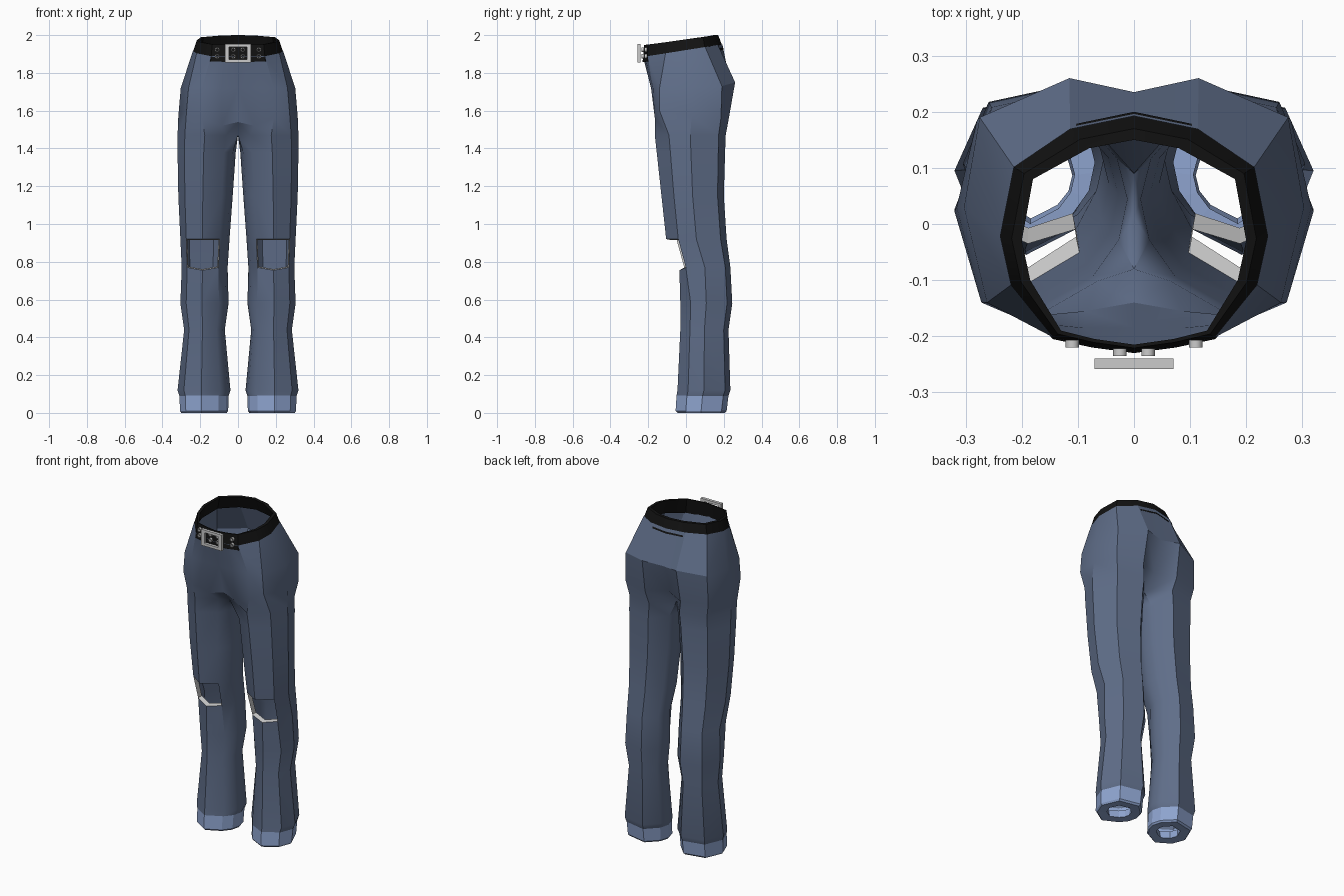
import bpy, bmesh, math
from mathutils import Vector

if "Cube" in bpy.data.objects:
    bpy.data.objects.remove(bpy.data.objects["Cube"])


def material(name, rgb):
    m = bpy.data.materials.new(name)
    m.diffuse_color = (*rgb, 1)
    m.use_nodes = True
    m.node_tree.nodes["Principled BSDF"].inputs["Base Color"].default_value = m.diffuse_color
    return m


DENIM = material("denim", (0.115, 0.155, 0.25))
LIGHT = material("light_denim", (0.27, 0.37, 0.62))
BLACK = material("black_leather", (0.006, 0.006, 0.006))


def strip(bm, a, b, closed=True, skip=()):
    """Bridge two rows of vertices with quads."""
    n = len(a)
    for i in range(n if closed else n - 1):
        if i not in skip:
            j = (i + 1) % n
            bm.faces.new((a[i], a[j], b[j], b[i]))


def finish(bm, name, mat=None, mirror=False, smooth=None):
    bmesh.ops.recalc_face_normals(bm, faces=bm.faces)
    me = bpy.data.meshes.new(name)
    bm.to_mesh(me)
    bm.free()
    ob = bpy.data.objects.new(name, me)
    bpy.context.collection.objects.link(ob)
    if mat:
        me.materials.append(mat)
    if smooth:
        bpy.ops.object.select_all(action='DESELECT')
        ob.select_set(True)
        bpy.context.view_layer.objects.active = ob
        bpy.ops.object.shade_smooth_by_angle(angle=math.radians(smooth))
    if mirror:
        mod = ob.modifiers.new("mirror", 'MIRROR')
        mod.merge_threshold = 0.0005
    return ob


def add(bm, pts):
    return [bm.verts.new(p) for p in pts]


# Leg cross-section in a unit box (inner-outer, front-back), starting at inner front
SECTION = [(.05, .35), (.2, .17), (.55, 0), (.88, .2), (1, .5),
           (.82, .9), (.32, 1), (.06, .75), (0, .55)]


def section(z, x0, x1, y0, y1):
    return [Vector((x0 + u * (x1 - x0), y0 + v * (y1 - y0), z)) for u, v in SECTION]


# Waist half outline, centre front to centre back
OUTER = [(0, -.23), (.075, -.22), (.145, -.205), (.225, -.11),
         (.245, -.02), (.22, .105), (.12, .175), (0, .2)]
INNER = [(0, -.215), (.07, -.205), (.13, -.19), (.185, -.1),
         (.2, -.03), (.18, .08), (.08, .135), (0, .15)]


def waist(t, base, slope):
    out = []
    for o, i in zip(OUTER, INNER):
        x, y = o[0] + t * (i[0] - o[0]), o[1] + t * (i[1] - o[1])
        out.append(Vector((x, y, base + slope * (o[1] + .23))))
    return out


# Trousers: hip arcs, then closed leg rings below the crotch
bm = bmesh.new()
hip = [(0, -.185, 1.72), (.09, -.185, 1.72), (.19, -.175, 1.72), (.262, -.14, 1.72),
       (.303, .03, 1.72), (.275, .19, 1.73), (.115, .26, 1.75), (0, .235, 1.74)]
fold = [(0, -.14, 1.54), (.085, -.155, 1.52), (.19, -.165, 1.56), (.272, -.14, 1.6),
        (.316, .03, 1.57), (.28, .185, 1.56), (.12, .225, 1.55), (0, .17, 1.56)]
crotch = section(1.47, 0, .32, -.165, .21)
crotch[0] = Vector((0, -.08, 1.47))
crotch[7] = Vector((0, .09, 1.47))
crotch[8] = Vector((0, .01, 1.47))

arcs = [add(bm, p) for p in (waist(.15, 1.885, .155), hip, fold)]
ring = add(bm, crotch)
arcs.append(ring[:8])
for a, b in zip(arcs, arcs[1:]):
    strip(bm, a, b, closed=False)

LEG = [(1.38, .012, .32, -.155, .207), (1.15, .028, .316, -.13, .2),
       (.92, .045, .305, -.105, .215), (.77, .055, .298, -.035, .235),
       (.58, .05, .305, -.03, .245), (.44, .07, .285, -.03, .225),
       (.12, .04, .32, -.045, .235), (.09, .05, .31, -.05, .225)]
knee = {}
for row in LEG:
    pts = section(*row)
    if row[0] == .77:
        pts[1].y -= .02
        pts[3].y -= .02
        pts[2].z -= .015
    if row[0] in (.92, .77):
        knee[row[0]] = [p.copy() for p in pts[1:4]]
    nxt = add(bm, pts)
    strip(bm, ring, nxt, skip=(1, 2) if row[0] == .77 else ())   # torn knee
    ring = nxt
finish(bm, "trousers", DENIM, mirror=True, smooth=30)

# Turned-up hems with folded-in bottoms
bm = bmesh.new()
rings = [add(bm, section(*r)) for r in (
    (.092, .05, .31, -.05, .225), (.01, .052, .307, -.055, .215),
    (0, .06, .3, -.045, .205), (.004, .11, .245, .01, .15), (.05, .105, .25, .0, .16))]
for a, b in zip(rings, rings[1:]):
    strip(bm, a, b)
finish(bm, "hems", LIGHT, mirror=True)

# Pale frayed edge around each knee tear
bm = bmesh.new()
loop = knee[.92] + knee[.77][::-1]
mid = sum(loop, Vector()) / 6
inner = []
for p in loop:
    q = mid + (p - mid) * .93
    q.y = p.y + .028
    inner.append(q)
strip(bm, add(bm, loop), add(bm, inner))
finish(bm, "knee_tear_edges", mirror=True)

# Belt: four half rings making a closed strap
bm = bmesh.new()
rows = [add(bm, p) for p in (waist(0, 1.857, .155), waist(.6, 1.948, .122),
                             waist(1, 1.948, .122), waist(.4, 1.857, .155))]
for k in range(4):
    strip(bm, rows[k], rows[(k + 1) % 4], closed=False)
finish(bm, "belt", BLACK, mirror=True, smooth=25)


def tube(name, outer, inner, y0, y1):
    """Hollow front-facing plate from matching outer and inner outlines (x, z)."""
    bm = bmesh.new()
    rs = [add(bm, [(x, y, z) for x, z in o])
          for o, y in ((outer, y0), (outer, y1), (inner, y1), (inner, y0))]
    for k in range(4):
        strip(bm, rs[k], rs[(k + 1) % 4])
    return finish(bm, name, smooth=35)


def rect(w, h, z):
    return [(-w, z - h), (w, z - h), (w, z + h), (-w, z + h)]


def circle(r, x, z, n=12):
    return [(x + r * math.cos(2 * math.pi * i / n), z + r * math.sin(2 * math.pi * i / n))
            for i in range(n)]


# Buckle frame and belt eyelets
tube("buckle", rect(.07, .049, 1.905), rect(.047, .033, 1.905), -.24, -.258)
for x, y in ((.11, -.207), (.025, -.222)):
    for s in (-1, 1):
        for z in (1.888, 1.923):
            tube("eyelet", circle(.012, s * x, z), circle(.007, s * x, z), y, y - .013)
